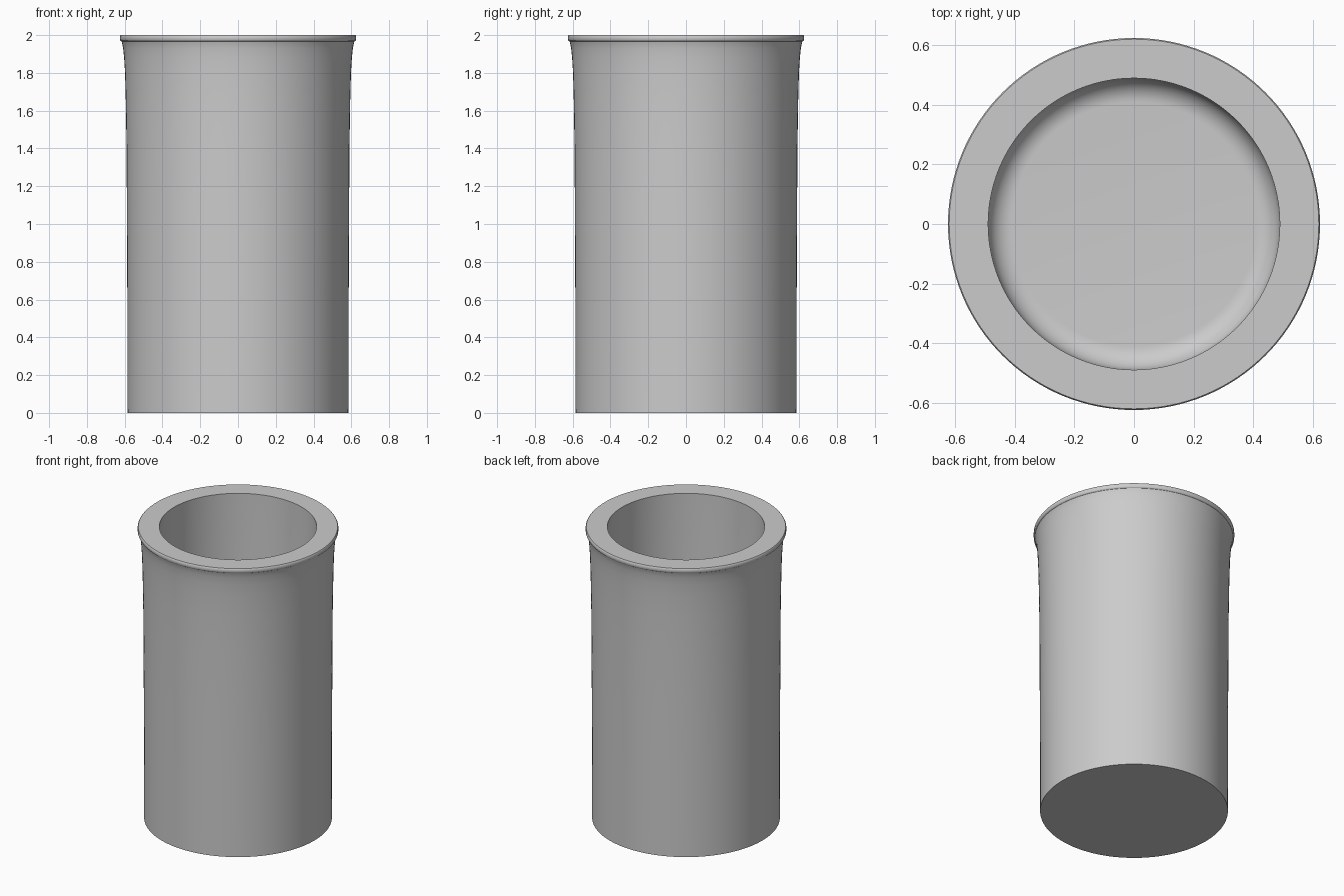
import bpy, bmesh, math

if "Cube" in bpy.data.objects:
    bpy.data.objects.remove(bpy.data.objects["Cube"])

SIDES = 128

# Half profile (radius, height): underside, flared outer wall, lip
profile = [(0, 0), (0.585, 0), (0.586, 0.6), (0.588, 1.0), (0.590, 1.4),
           (0.594, 1.65), (0.598, 1.8), (0.603, 1.88), (0.608, 1.93),
           (0.613, 1.955), (0.617, 1.967), (0.622, 1.97), (0.625, 1.975),
           (0.625, 1.995), (0.621, 2.0), (0.49, 2.0)]

# Straight bore ending in a rounded corner and a flat floor
R, FLOOR, FILLET = 0.49, 0.10, 0.08
for i in range(11):
    a = math.pi / 2 * i / 10
    profile.append((R - FILLET + FILLET * math.cos(a),
                    FLOOR + FILLET - FILLET * math.sin(a)))
profile.append((0, FLOOR))

# Spin the profile into the cup
bm = bmesh.new()
verts = [bm.verts.new((r, 0, z)) for r, z in profile]
edges = [bm.edges.new(pair) for pair in zip(verts, verts[1:])]
bmesh.ops.spin(bm, geom=verts + edges, cent=(0, 0, 0), axis=(0, 0, 1),
               angle=2 * math.pi, steps=SIDES, use_duplicate=False)
bmesh.ops.remove_doubles(bm, verts=bm.verts, dist=0.0001)
bmesh.ops.recalc_face_normals(bm, faces=bm.faces)
mesh = bpy.data.meshes.new("cup")
bm.to_mesh(mesh)
bm.free()

cup = bpy.data.objects.new("cup", mesh)
bpy.context.collection.objects.link(cup)
bpy.context.view_layer.objects.active = cup
cup.select_set(True)
bpy.ops.object.shade_smooth_by_angle(angle=math.radians(40))
